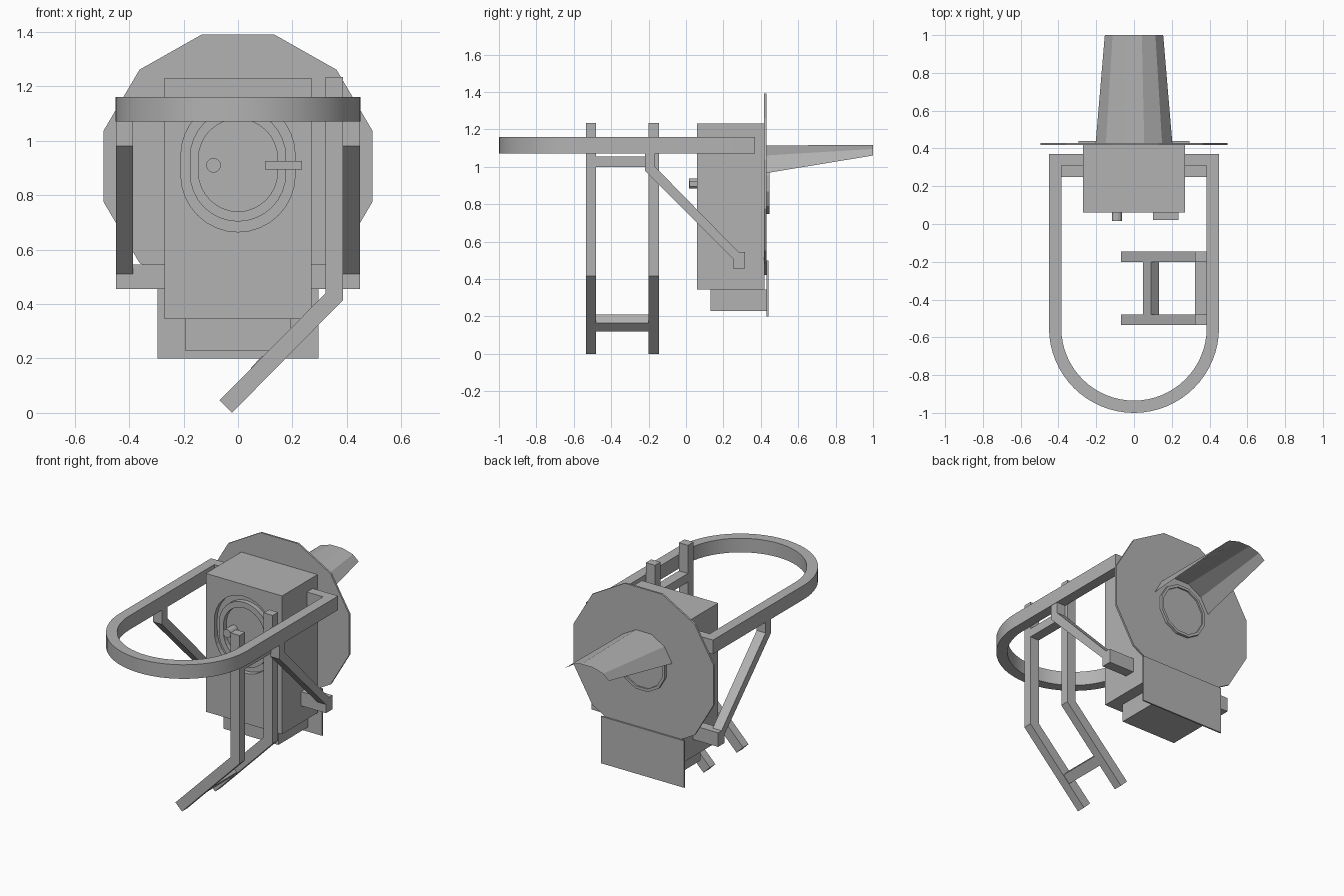
import bpy, bmesh, math

if "Cube" in bpy.data.objects:
    bpy.data.objects.remove(bpy.data.objects["Cube"])

grey = bpy.data.materials.new("plain grey")
grey.diffuse_color = (0.45, 0.45, 0.45, 1)
grey.use_nodes = True
grey.node_tree.nodes["Principled BSDF"].inputs["Base Color"].default_value = grey.diffuse_color


def finish(name, bm, recalc=True):
    if recalc:
        bmesh.ops.recalc_face_normals(bm, faces=bm.faces[:])
    me = bpy.data.meshes.new(name)
    bm.to_mesh(me)
    bm.free()
    me.materials.append(grey)
    ob = bpy.data.objects.new(name, me)
    bpy.context.collection.objects.link(ob)
    return ob


def place(axis, p, d):
    """Put a 2D point on the plane at depth d along the axis."""
    a, b = p
    return {"x": (d, a, b), "y": (a, d, b), "z": (a, b, d)}[axis]


def prism(name, axis, pts, d0, d1):
    bm = bmesh.new()
    lo = [bm.verts.new(place(axis, p, d0)) for p in pts]
    hi = [bm.verts.new(place(axis, p, d1)) for p in pts]
    n = len(pts)
    bm.faces.new(lo)
    bm.faces.new(hi)
    for i in range(n):
        j = (i + 1) % n
        bm.faces.new((lo[i], lo[j], hi[j], hi[i]))
    return finish(name, bm)


def ring(name, axis, outer, inner, d0, d1):
    bm = bmesh.new()
    loops = [[bm.verts.new(place(axis, p, d)) for p in pts]
             for pts, d in ((outer, d0), (outer, d1), (inner, d1), (inner, d0))]
    n = len(outer)
    for k in range(4):
        a, b = loops[k], loops[(k + 1) % 4]
        for i in range(n):
            j = (i + 1) % n
            bm.faces.new((a[i], a[j], b[j], b[i]))
    return finish(name, bm)


def box(name, x0, x1, y0, y1, z0, z1):
    return prism(name, "z", [(x0, y0), (x1, y0), (x1, y1), (x0, y1)], z0, z1)


def polygon(r, n, cx, cz, sz=1.0):
    return [(cx + r * math.cos(math.tau * (i + .5) / n),
             cz + sz * r * math.sin(math.tau * (i + .5) / n)) for i in range(n)]


def stadium(r, straight, cz, n=16):
    pts = []
    for s in (0, 1):
        for i in range(n + 1):
            a = math.pi * (s + i / n)
            pts.append((r * math.cos(a), cz + (straight if s == 0 else -straight) + r * math.sin(a)))
    return pts


# main body with a recessed hatch opening
HZ = 0.91
body = box("body", -.27, .27, .06, .42, .345, 1.23)
cutter = prism("hatch_cutter", "y", stadium(.21, .035, HZ), 0, .09)
cutter.hide_render = True
mod = body.modifiers.new("hatch", "BOOLEAN")
mod.object = cutter
mod.solver = "EXACT"
bpy.context.view_layer.objects.active = body
bpy.ops.object.modifier_apply(modifier="hatch")
bpy.data.objects.remove(cutter)

# hatch frame, knob and handle
ring("hatch_frame", "y", stadium(.177, .03, HZ), stadium(.145, .025, HZ), .06, .09)
prism("hatch_knob", "y", polygon(.027, 16, -.09, HZ), .015, .09)
box("hatch_handle", .1, .235, .02, .06, .895, .925)

# lower box and rear plates
box("lower_box", -.195, .195, .13, .43, .23, .345)
box("rear_lower_plate", -.295, .295, .43, .44, .2, .5)
prism("rear_disc", "y", polygon(.512, 12, 0, .906, .98), .418, .43)

# rear porthole
ring("porthole_rim", "y", polygon(.168, 12, 0, HZ), polygon(.15, 12, 0, HZ), .43, .447)
prism("porthole_glass", "y", polygon(.15, 12, 0, HZ), .43, .438)

# tapering hood: upper half of a twelve-sided tube, flattened at the tip
bm = bmesh.new()
rows = []
for y, rx, rz, cz in ((.43, .21, .21, .912), (1.0, .16, .078, 1.04)):
    rows.append([bm.verts.new((rx * math.cos(math.radians(a)), y, cz + rz * math.sin(math.radians(a))))
                 for a in range(15, 180, 30)])
for i in range(5):
    bm.faces.new((rows[0][i], rows[0][i + 1], rows[1][i + 1], rows[1][i]))
bm.normal_update()
if bm.faces[:][2].normal.z < 0:
    bmesh.ops.reverse_faces(bm, faces=bm.faces[:])
finish("rear_hood", bm, recalc=False)


# U-shaped guard rail with ends turned in to the body
def arc(r, n=32):
    return [(r * math.cos(math.pi * (1 + i / n)), -.55 + r * math.sin(math.pi * (1 + i / n)))
            for i in range(n + 1)]


outline = ([(-.27, .37), (-.45, .37)] + arc(.45) + [(.45, .37), (.27, .37), (.27, .31), (.385, .31)]
           + arc(.385)[::-1] + [(-.385, .31), (-.27, .31)])
rail = prism("guard_rail", "z", outline, 1.07, 1.16)
bpy.ops.object.select_all(action="DESELECT")
rail.select_set(True)
bpy.context.view_layer.objects.active = rail
bpy.ops.object.shade_smooth_by_angle(angle=math.radians(30))

# diagonal struts and their feet on both sides
strut = [(-.22, 1.07), (-.22, .98), (.25, .51), (.25, .455), (.315, .455),
         (.315, .545), (.28, .545), (-.165, 1.0), (-.165, 1.07)]
for side, s in (("left", -1), ("right", 1)):
    prism(side + "_strut", "x", strut, s * .385, s * .448)
    box(side + "_strut_foot", s * .27, s * .385, .25, .315, .455, .545)

# bent ladder: two rails and two rungs
rail_shape = [(.322, 1.235), (.386, 1.235), (.386, .415), (-.022, .0), (-.068, .046), (.322, .44)]
for name, y in (("front", -.535), ("back", -.2)):
    prism(name + "_ladder_rail", "y", rail_shape, y, y + .055)
box("upper_rung", .322, .386, -.48, -.2, 1.0, 1.055)
prism("lower_rung", "y", [(.09, .12), (.133, .165), (.09, .21), (.047, .165)], -.48, -.2)
